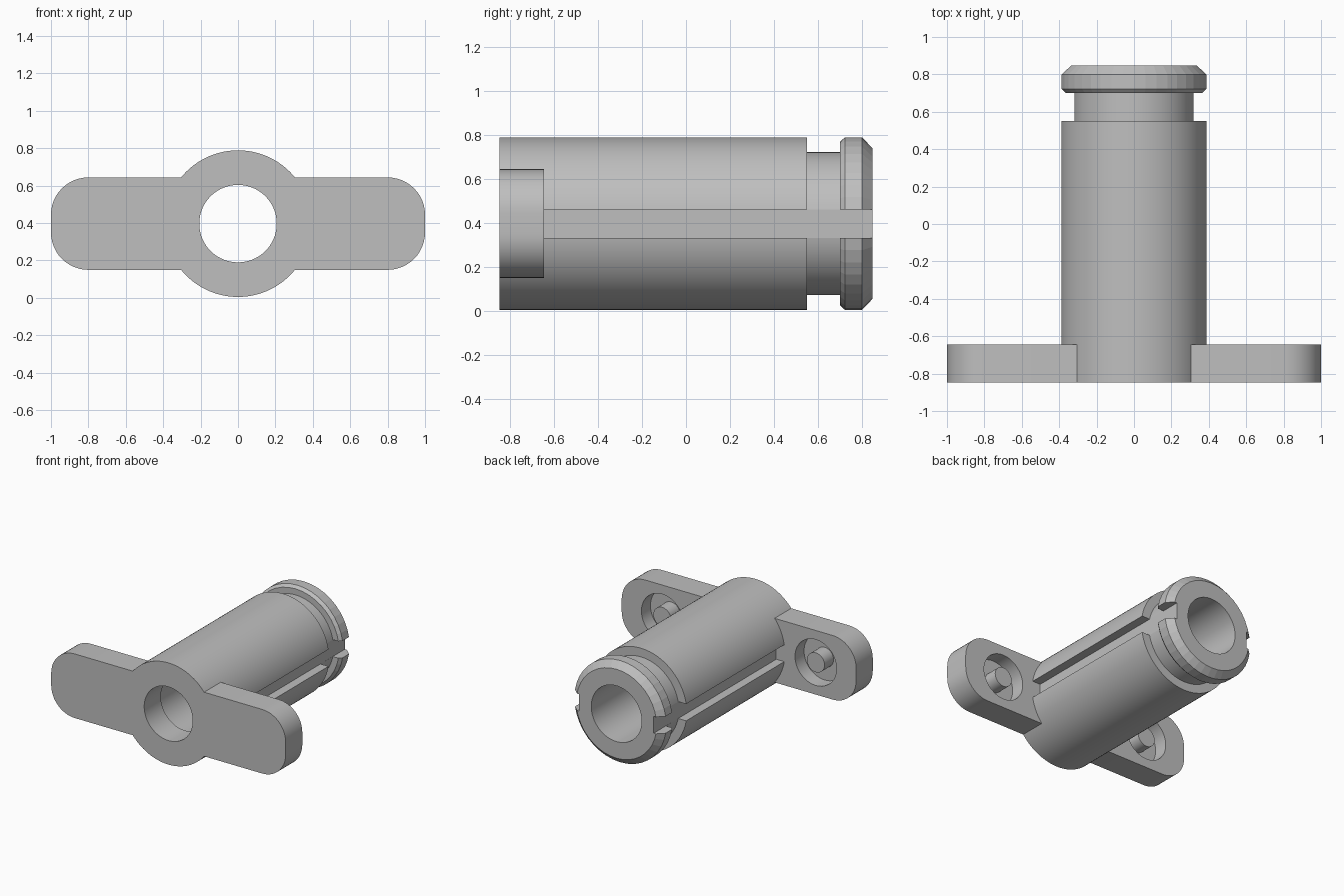
import bpy, bmesh, math
from mathutils import Vector

AXIS_Z = 0.397            # height of the barrel axis
FRONT, BACK = -0.847, 0.847
PLATE_BACK = -0.645

if "Cube" in bpy.data.objects:
    bpy.data.objects.remove(bpy.data.objects["Cube"])

grey = bpy.data.materials.new("plain grey")
grey.use_nodes = True
colour = (0.52, 0.52, 0.52, 1)
grey.diffuse_color = colour
grey.node_tree.nodes["Principled BSDF"].inputs["Base Color"].default_value = colour


def finish(bm, name):
    bmesh.ops.recalc_face_normals(bm, faces=bm.faces)
    mesh = bpy.data.meshes.new(name)
    bm.to_mesh(mesh)
    bm.free()
    mesh.materials.append(grey)
    obj = bpy.data.objects.new(name, mesh)
    bpy.context.collection.objects.link(obj)
    return obj


def lathe(name, profile, steps, x=0):
    """Spin a closed (radius, y) outline around an axis along y."""
    bm = bmesh.new()
    verts = [bm.verts.new((x + r, y, AXIS_Z)) for r, y in profile]
    edges = [bm.edges.new((v, verts[i - 1])) for i, v in enumerate(verts)]
    bmesh.ops.spin(bm, geom=verts + edges, cent=(x, 0, AXIS_Z), axis=(0, 1, 0),
                   angle=math.tau, steps=steps, use_merge=False)
    bmesh.ops.remove_doubles(bm, verts=bm.verts, dist=1e-5)
    return finish(bm, name)


def box(name, low, high):
    bm = bmesh.new()
    bmesh.ops.create_cube(bm, size=1)
    low, high = Vector(low), Vector(high)
    for v in bm.verts:
        v.co = (low + high) / 2 + v.co * (high - low)
    return finish(bm, name)


def activate(obj):
    bpy.ops.object.select_all(action="DESELECT")
    obj.select_set(True)
    bpy.context.view_layer.objects.active = obj


def cut(obj, cutter):
    cutter.hide_render = True
    mod = obj.modifiers.new("cut", "BOOLEAN")
    mod.operation, mod.solver, mod.object = "DIFFERENCE", "EXACT", cutter
    activate(obj)
    bpy.ops.object.modifier_apply(modifier=mod.name)
    bpy.data.objects.remove(cutter)


def smooth(obj, degrees):
    activate(obj)
    bpy.ops.object.shade_smooth_by_angle(angle=math.radians(degrees))


def wing(name, side):
    """Flat mounting ear with rounded outer corners."""
    half, radius, inner = 0.247, 0.2, 0.29
    outline = [(inner, -half)]
    for sign in (-1, 1):
        for i in range(13):
            a = math.radians(90 * i / 12 - (90 if sign < 0 else 0))
            outline.append((1 - radius + radius * math.cos(a),
                            sign * (half - radius) + radius * math.sin(a)))
    outline.append((inner, half))
    bm = bmesh.new()
    face = bm.faces.new([bm.verts.new((side * x, FRONT, AXIS_Z + z)) for x, z in outline])
    new = bmesh.ops.extrude_face_region(bm, geom=[face])["geom"]
    moved = [g for g in new if isinstance(g, bmesh.types.BMVert)]
    bmesh.ops.translate(bm, verts=moved, vec=(0, PLATE_BACK - FRONT, 0))
    return finish(bm, name)


# Barrel with stepped bore and narrow neck
barrel = lathe("barrel", [(0.207, FRONT), (0.392, FRONT), (0.392, 0.55), (0.325, 0.55),
                          (0.325, 0.71), (0.3, 0.71), (0.3, BACK), (0.215, BACK),
                          (0.215, PLATE_BACK), (0.207, PLATE_BACK)], 96)

# Chamfered collar at the back end
collar = lathe("collar", [(0.26, 0.70), (0.372, 0.70), (0.392, 0.722), (0.392, 0.80),
                          (0.343, BACK), (0.26, BACK)], 40)

# Long side slots through barrel and collar
for part in (barrel, collar):
    for side in (-1, 1):
        xs = sorted((side * 0.318, side * 0.6))
        cut(part, box("slot_cutter", (xs[0], PLATE_BACK, AXIS_Z - 0.065),
                      (xs[1], 1, AXIS_Z + 0.065)))
smooth(barrel, 15)
smooth(collar, 5)

# Ears, each with a ring pocket that leaves a central pin
for label, side in (("left", 1), ("right", -1)):
    ear = wing(label + "_ear", side)
    depth = PLATE_BACK - 0.11
    cut(ear, lathe("pocket_cutter", [(0.075, depth), (0.177, depth),
                                     (0.177, -0.5), (0.075, -0.5)], 48, side * 0.655))
    smooth(ear, 20)
